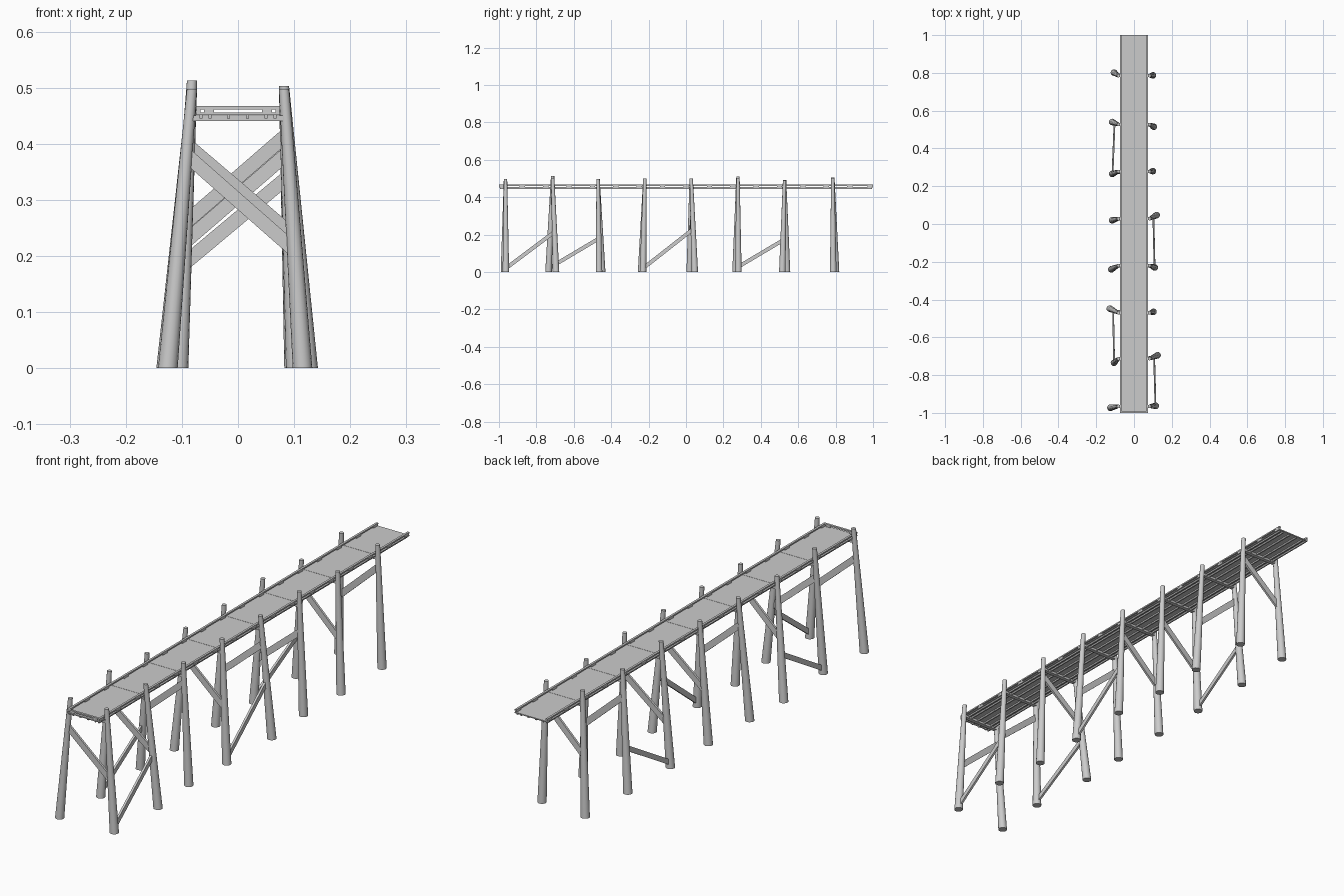
import bpy, bmesh
from mathutils import Vector, Matrix

if "Cube" in bpy.data.objects:
    bpy.data.objects.remove(bpy.data.objects["Cube"])


def finish(bm, name, smooth=False):
    bmesh.ops.recalc_face_normals(bm, faces=bm.faces)
    me = bpy.data.meshes.new(name)
    bm.to_mesh(me)
    bm.free()
    ob = bpy.data.objects.new(name, me)
    bpy.context.collection.objects.link(ob)
    if smooth:
        bpy.context.view_layer.objects.active = ob
        ob.select_set(True)
        bpy.ops.object.shade_smooth_by_angle(angle=0.7)
        ob.select_set(False)
    return ob


def add_box(bm, x0, x1, y0, y1, z0, z1):
    m = Matrix.Translation(((x0 + x1) / 2, (y0 + y1) / 2, (z0 + z1) / 2))
    m = m @ Matrix.Diagonal((x1 - x0, y1 - y0, z1 - z0, 1))
    bmesh.ops.create_cube(bm, size=1, matrix=m)


def boxes(name, items):
    bm = bmesh.new()
    for b in items:
        add_box(bm, *b)
    return finish(bm, name)


def pile(name, base, top, r0=0.0175, r1=0.009, n=16):
    # tapered leaning log, cut level at the ground and at the top
    bm = bmesh.new()
    bmesh.ops.create_cone(bm, cap_ends=True, segments=n, radius1=r0, radius2=r1, depth=1)
    for v in bm.verts:
        c = base if v.co.z < 0 else top
        v.co = Vector((v.co.x + c.x, v.co.y + c.y, c.z))
    return finish(bm, name, True)


def plank(name, a, b, thick, wide, flat):
    # plank from a to b, thin along the direction "flat"
    d = (b - a).normalized()
    f = (flat - d * flat.dot(d)).normalized()
    s = d.cross(f)
    m = Matrix((d, f, s)).transposed().to_4x4()
    m.translation = (a + b) / 2
    bm = bmesh.new()
    bmesh.ops.create_cube(bm, size=1, matrix=m @ Matrix.Diagonal(((b - a).length, thick, wide, 1)))
    return finish(bm, name)


# piles: base x, base y, top z for each side, and bent position along the pier
bents = [-0.965, -0.713, -0.47, -0.22, 0.028, 0.278, 0.527, 0.785]
left = [(-.125, -.973, .498), (-.106, -.735, .513), (-.128, -.448, .493), (-.12, -.24, .5),
        (-.115, .02, .5), (-.115, .265, .512), (-.115, .54, .493), (-.106, .802, .505)]
right = [(.115, -.963, .498), (.125, -.695, .503), (.103, -.465, .498), (.11, -.23, .5),
         (.12, .047, .5), (.1, .28, .503), (.105, .515, .49), (.1, .787, .5)]
axis = {}
for side, s, data in (("left", -1, left), ("right", 1, right)):
    for i, (x, y, z) in enumerate(data):
        base, top = Vector((x, y, 0)), Vector((s * 0.082, bents[i], z))
        axis[side, i] = (base, top)
        pile(f"{side}_pile_{i + 1}", base, top)


def on_pile(side, i, z):
    base, top = axis[side, i]
    return base.lerp(top, z / top.z)


# diagonal brace across each bent (height at left pile, height at right pile)
cross = [(.38, .21), (.395, .23), (.25, .415), (.39, .225),
         (.22, .385), (.18, .34), (.385, .22), (.245, .41)]
for i, (zl, zr) in enumerate(cross):
    plank(f"cross_brace_{i + 1}", on_pile("left", i, zl), on_pile("right", i, zr),
          0.009, 0.025, Vector((0, 1, 0)))

# long side braces between neighbouring piles
for side, i, z in (("right", 0, .215), ("left", 1, .185), ("right", 3, .23), ("left", 5, .18)):
    plank(f"side_brace_{side}_{i + 1}", on_pile(side, i, .02), on_pile(side, i + 1, z),
          0.009, 0.02, Vector((1, 0, 0)))

# cap beams joining each pile pair
boxes("cap_beams", [(-.08, .08, y - .008, y + .008, .441, .4505) for y in bents])

# stringers under the deck
boxes("stringers", [(x - .003, x + .003, -.995, .995, .445, .4515)
                    for x in (-.066, -.05, -.017, .017, .05, .066)])

# deck panels with fine joints at the bents
joints = [-1] + bents[1:] + [1]
boxes("deck_panels", [(-.075, .075, a + .0006, b - .0006, .451, .4555)
                      for a, b in zip(joints, joints[1:])])

# low kerb rails standing on blocks, along both sides and the front end
kerb, blocks = [], []
for s in (-1, 1):
    xa, xb = sorted((s * .066, s * .075))
    kerb.append((xa, xb, -1, 1, .4615, .467))
    for k in range(17):
        y = max(-.985, min(.985, -1 + k * .125))
        blocks.append((xa + .001, xb - .001, y - .014, y + .014, .455, .462))
    xa, xb = sorted((s * .043, s * .061))
    blocks.append((xa, xb, -.998, -.992, .455, .462))
kerb.append((-.066, .066, -1, -.991, .4615, .467))
boxes("kerb_rails", kerb)
boxes("kerb_blocks", blocks)
